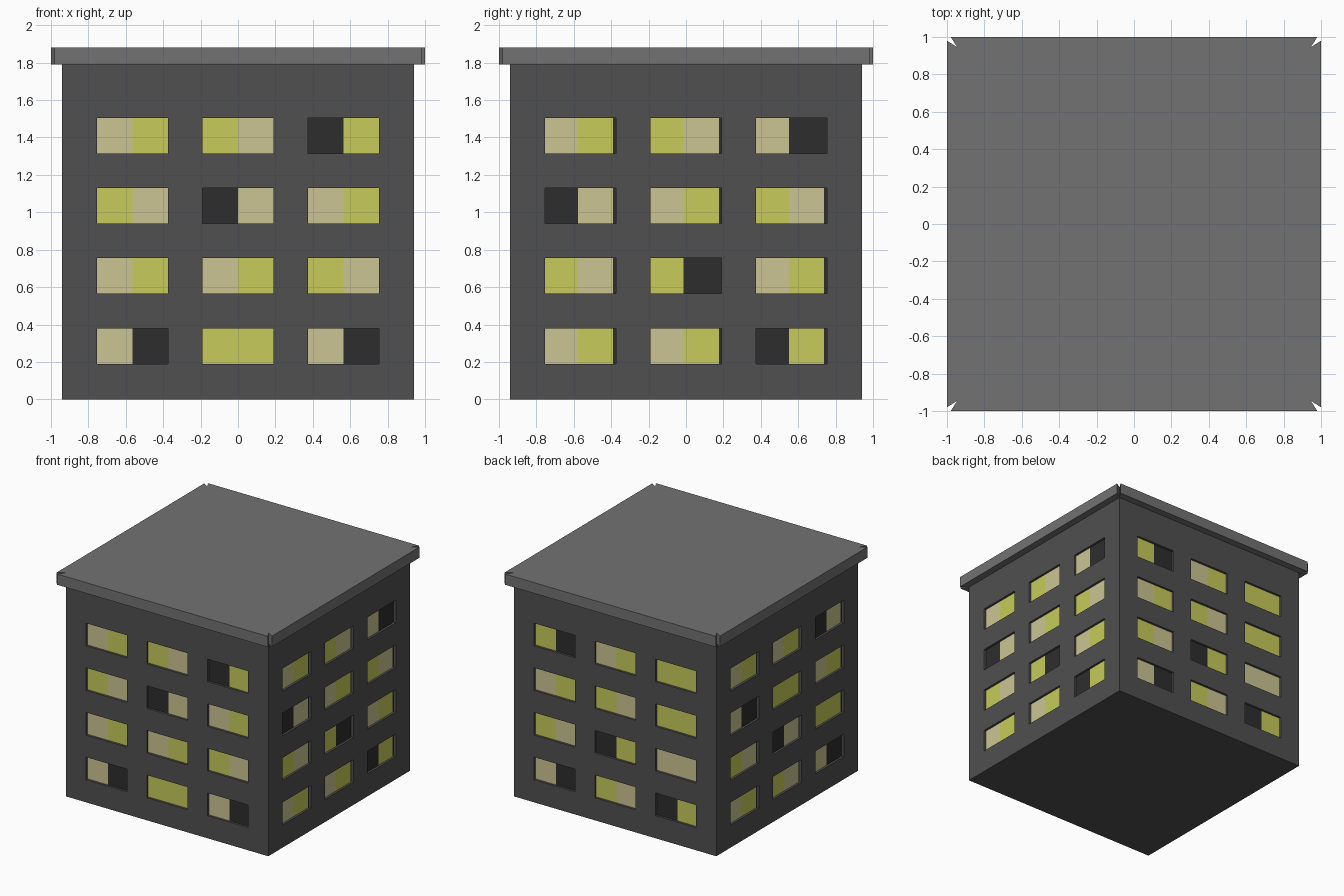
import bpy, bmesh
from math import pi
from mathutils import Matrix, Vector

if "Cube" in bpy.data.objects:
    bpy.data.objects.remove(bpy.data.objects["Cube"])

H, TOP, DEPTH = 0.94, 1.79, 0.022
XS = [-H, -0.753, -0.375, -0.19, 0.19, 0.375, 0.753, H]
ZS = [0, 0.19, 0.38, 0.565, 0.755, 0.94, 1.13, 1.315, 1.505, TOP]


def material(name, rgb):
    m = bpy.data.materials.new(name)
    m.diffuse_color = (*rgb, 1)
    m.use_nodes = True
    m.node_tree.nodes["Principled BSDF"].inputs["Base Color"].default_value = m.diffuse_color
    return m


WALL = material("wall_grey", (0.08, 0.08, 0.08))
ROOF = material("roof_grey", (0.17, 0.17, 0.17))
PANES = {"C": material("cream_pane", (0.60, 0.56, 0.29)),
         "Y": material("yellow_pane", (0.57, 0.60, 0.10)),
         "D": material("dark_pane", (0.027, 0.027, 0.027))}


def finish(bm, name, mats, normals=True):
    bmesh.ops.remove_doubles(bm, verts=bm.verts, dist=1e-4)
    if normals:
        bmesh.ops.recalc_face_normals(bm, faces=bm.faces)
    me = bpy.data.meshes.new(name)
    bm.to_mesh(me)
    bm.free()
    for m in mats:
        me.materials.append(m)
    ob = bpy.data.objects.new(name, me)
    bpy.context.collection.objects.link(ob)
    return ob


def quad(bm, rot, pts, index=0):
    f = bm.faces.new([bm.verts.new(rot @ Vector(p)) for p in pts])
    f.material_index = index


# Window patterns per side: left to right, top storey first
SIDES = [
    ("front", 0, 0, "CY YC DY / YC DC CY / CY CY YC / CD YY CD"),
    ("right", pi / 2, -0.014, "CY YC CD / DC CY YC / YC YD CY / CY CY DY"),
    ("back", pi, 0, "YD CY YY / CY YC YY / YC DY CC / CD YC DY"),
    ("left", -pi / 2, -0.014, "CY CY DC / CD YY CY / YC DC YY / CY YC CD"),
]

walls = bmesh.new()
back = -H + DEPTH
for side, angle, shift, pattern in SIDES:
    rot = Matrix.Rotation(angle, 3, 'Z')
    # Wall grid with a recess at every window cell
    for i, (a, b) in enumerate(zip(XS, XS[1:])):
        for j, (c, d) in enumerate(zip(ZS, ZS[1:])):
            ring = [(a, c), (b, c), (b, d), (a, d)]
            if i % 2 and j % 2:
                for p, q in zip(ring, ring[1:] + ring[:1]):
                    quad(walls, rot, [(p[0], -H, p[1]), (q[0], -H, q[1]),
                                      (q[0], back, q[1]), (p[0], back, p[1])])
                quad(walls, rot, [(x, back, z) for x, z in ring], 1)
            else:
                quad(walls, rot, [(x, -H, z) for x, z in ring])
    # Two coloured panes in each window
    panes = bmesh.new()
    y = back - 0.003
    for r, row in enumerate(pattern.split(" / ")):
        c, d = ZS[7 - 2 * r], ZS[8 - 2 * r]
        for k, pair in enumerate(row.split()):
            a, b = XS[1 + 2 * k], XS[2 + 2 * k]
            m = (a + b) / 2 + shift
            for (l, h), col in zip([(a, m), (m, b + shift)], pair):
                quad(panes, rot, [(l, y, c), (h, y, c), (h, y, d), (l, y, d)],
                     "CYD".index(col))
    finish(panes, side + "_window_panes", [PANES[c] for c in "CYD"], False)

# Floor and ceiling close the body
for z in (0, TOP):
    quad(walls, Matrix.Identity(3), [(-H, -H, z), (H, -H, z), (H, H, z), (-H, H, z)])
finish(walls, "building_walls", [WALL, PANES["D"]])

# Roof slab with a narrow slit at each corner
roof = bmesh.new()
outline = []
for k in range(4):
    rot = Matrix.Rotation(k * pi / 2, 3, 'Z')
    outline += [rot @ Vector(p) for p in
                [(0.98, -1, TOP), (0.945, -0.945, TOP), (1, -0.98, TOP)]]
base = roof.faces.new([roof.verts.new(p) for p in outline])
new = bmesh.ops.extrude_face_region(roof, geom=[base], use_keep_orig=True)["geom"]
bmesh.ops.translate(roof, vec=(0, 0, 0.09),
                    verts=[v for v in new if isinstance(v, bmesh.types.BMVert)])
finish(roof, "roof_slab", [ROOF])
